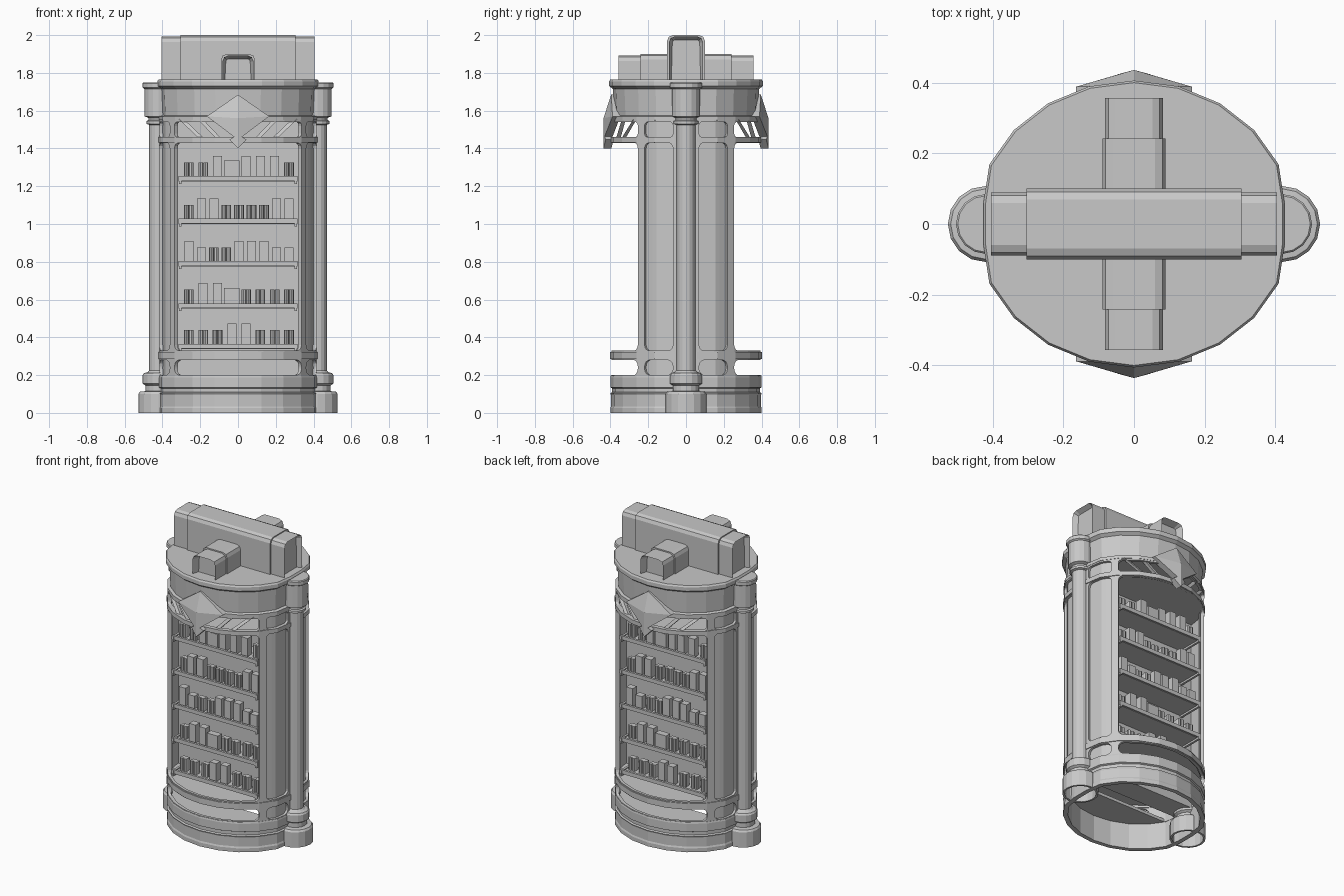
import bpy, bmesh, random
from math import cos, sin, pi, radians, sqrt, floor
from mathutils import Matrix, Vector

random.seed(4)
if "Cube" in bpy.data.objects:
    bpy.data.objects.remove(bpy.data.objects["Cube"])

grey = bpy.data.materials.new("stone_grey")
grey.use_nodes = True
COLOUR = (0.58, 0.58, 0.58, 1)
grey.diffuse_color = COLOUR
grey.node_tree.nodes["Principled BSDF"].inputs["Base Color"].default_value = COLOUR

RX, RY, FLAT, SIDES = 0.44, 0.397, 0.417, 22   # oval plan, flattened at the sides
STEP = 2 * pi / SIDES
TURN = Matrix.Rotation(pi, 4, "Z")


def plan(t):
    """Point of the faceted oval plan at an angle."""
    def corner(i):
        a = pi / 2 + i * STEP
        return Vector((max(-FLAT, min(FLAT, RX * cos(a))), RY * sin(a)))
    k = (t - pi / 2) / STEP
    i = floor(k + 1e-6)
    return corner(i).lerp(corner(i + 1), k - i)


def circle(t):
    return Vector((cos(t), sin(t)))


def finish(name, bm, matrix=None):
    if matrix:
        bm.transform(matrix)
    bmesh.ops.recalc_face_normals(bm, faces=bm.faces)
    mesh = bpy.data.meshes.new(name)
    bm.to_mesh(mesh)
    bm.free()
    mesh.materials.append(grey)
    obj = bpy.data.objects.new(name, mesh)
    bpy.context.collection.objects.link(obj)


def skin(bm, rings, closed=False):
    """Join rings of points with quads; cap the ends or close the loop."""
    loops = [[bm.verts.new(p) for p in ring] for ring in rings]
    n = len(loops[0])
    pairs = list(zip(loops, loops[1:])) + ([(loops[-1], loops[0])] if closed else [])
    for a, b in pairs:
        for i in range(n):
            j = (i + 1) % n
            bm.faces.new((a[i], a[j], b[j], b[i]))
    if not closed:
        bm.faces.new(loops[0])
        bm.faces.new(loops[-1])


def lathe(name, profile, shape=plan, cx=0, seg=SIDES, closed=False):
    bm = bmesh.new()
    points = [shape(pi / 2 + 2 * pi * i / seg) for i in range(seg)]
    skin(bm, [[(cx + r * p.x, r * p.y, z) for p in points] for r, z in profile], closed)
    finish(name, bm)


def box(bm, lo, hi):
    lo, hi = Vector(lo), Vector(hi)
    size = hi - lo
    bmesh.ops.create_cube(bm, size=1, matrix=Matrix.Translation((lo + hi) / 2)
                          @ Matrix.Diagonal((*size, 1)))


def wall(name, a0, a1, low, high, inner=0.955, outer=1.0, rounded=0.0):
    """Curved wall strip between two angles; low and high are functions of d,
    the distance along the wall to the nearest end."""
    span = radians(a1 - a0)
    steps = max(2, round((a1 - a0) / 4))
    fr = [i / steps for i in range(steps + 1)]
    if rounded:
        e = rounded / 0.41 / span
        fr = sorted(set(fr + [e * k for k in (.12, .35, .65, 1)] + [1 - e * k for k in (.12, .35, .65, 1)]))
    rings = []
    for f in fr:
        p = plan(radians(a0) + span * f)
        d = min(f, 1 - f) * span * 0.41
        rings.append([(p.x * s, p.y * s, z) for s, z in
                      ((inner, low(d)), (outer, low(d)), (outer, high(d)), (inner, high(d)))])
    bm = bmesh.new()
    skin(bm, rings)
    finish(name, bm)


def sill_and_lintel(name, a0, a1, z0, z1, r):
    """Strips below and above an opening, with rounded opening corners."""
    def fillet(d):
        k = max(0, (r - d) / r)
        return r * (1 - sqrt(max(0, 1 - k * k)))
    wall(name + "_sill", a0, a1, lambda d: z0 - .015, lambda d: z0 + fillet(d), rounded=r)
    wall(name + "_lintel", a0, a1, lambda d: z1 - fillet(d), lambda d: z1 + .015, rounded=r)


# Base plinth: a hollow stepped ring, open underneath
lathe("base_plinth", [(.94, 0), (1.01, 0), (1.01, .025), (1, .035), (1, .095), (1.01, .105), (.985, .11),
                      (.985, .13), (1.01, .135), (1.01, .187), (1.004, .197), (.94, .197)], closed=True)
for name, z0, z1 in (("floor", .3, .322), ("ceiling", 1.435, 1.455)):
    lathe(name, [(.95, z0), (.95, z1)])

# Two deck halves above the plinth, leaving the middle open
for side, a0 in (("back", 25), ("front", 205)):
    rim = [plan(radians(a0 + 130 * i / 16)) * .95 for i in range(17)]
    bm = bmesh.new()
    skin(bm, [[(p.x, p.y, z) for p in rim] for z in (.17, .19)])
    finish(side + "_deck", bm)

# Bands and frieze under the roof
lathe("lower_band", [(.94, .285), (1.012, .285), (1.012, .322), (.94, .322)], closed=True)
lathe("upper_band", [(.94, 1.432), (1.012, 1.432), (1.012, 1.46), (.94, 1.46)], closed=True)
lathe("roof", [(.94, 1.545), (1.004, 1.55), (1.004, 1.57), (.96, 1.575), (.975, 1.715), (1.025, 1.73),
               (1.025, 1.755), (1.01, 1.765)])

# Openings: front and back are wide, the four side ones are narrow
for a0, a1, side in ((40, 140, "back"), (220, 320, "front"), (10, 34, "back_left"), (146, 170, "back_right"),
                     (190, 214, "front_right"), (326, 350, "front_left")):
    for part, z0, z1, r in (("lower", .2, .28, .035), ("window", .33, 1.43, .03), ("upper", 1.46, 1.54, .02)):
        sill_and_lintel(f"{side}_{part}_opening", a0, a1, z0, z1, r)
    if "_" in side:
        wall(side + "_recessed_panel", a0 - 2, a1 + 2, lambda d: .17, lambda d: 1.56, .935, .96)

# Upright wall posts
for i, (a0, a1) in enumerate(((-10, 10), (170, 190), (34, 40), (140, 146), (214, 220), (320, 326))):
    wall(f"wall_post_{i + 1}", a0, a1, lambda d: .18, lambda d: 1.56, .945)

# Side pillars, hollow at the foot
for side, cx in (("left", .42), ("right", -.42)):
    lathe(side + "_pillar", [(.06, .1), (.095, .09), (.095, 0), (.108, 0), (.108, .1), (.1, .112), (.07, .115),
                             (.07, .145), (.085, .155), (.085, .2), (.078, .21), (.06, .215), (.05, .225),
                             (.05, 1.525), (.065, 1.53), (.065, 1.545), (.055, 1.55), (.055, 1.562), (.075, 1.57),
                             (.075, 1.715), (.085, 1.722), (.085, 1.745), (.08, 1.75)], circle, cx, 16)

# Dividing core between the two sets of shelves
bm = bmesh.new()
box(bm, (-.385, -.075, .17), (.385, .075, 1.56))
finish("dividing_core", bm)

# Goods per shelf, left to right: s short, t tall, m medium, w wide
SHELVES = ((1.235, "sstwttts"), (1.01, "sttsssstt"), (.785, "tmsstttmm"), (.562, "sttwssss"), (.348, "sssttsss"))
HEIGHT = {"s": .075, "m": .075, "w": .085, "t": .11}

for side, matrix in (("front", None), ("back", TURN)):
    for n, (z, goods) in enumerate(SHELVES):
        # Shelf board with a raised lip and end brackets
        bm = bmesh.new()
        box(bm, (-.315, -.235, z - .01), (.315, -.07, z + .006))
        box(bm, (-.315, -.245, z - .008), (.315, -.23, z + .018))
        for x in (-.305, .305):
            box(bm, (x - .007, -.247, z - .022), (x + .007, -.07, z + .012))
        finish(f"{side}_shelf_{n + 1}", bm, matrix)
        # Goods: pairs of narrow tins, or boxes
        bm = bmesh.new()
        for i, kind in enumerate(goods):
            x = -.26 + .53 * i / (len(goods) - 1)
            y = -.195 + random.uniform(-.008, .008)
            top = z + .015 + HEIGHT[kind]
            half = .04 if kind == "w" else .024
            if kind == "s":
                for dx in (-.013, .013):
                    bmesh.ops.create_cone(bm, cap_ends=True, segments=8, radius1=.0125, radius2=.0125,
                                          depth=top - z, matrix=Matrix.Translation((x + dx, y, (top + z) / 2)))
                box(bm, (x - half, y + .005, z), (x + half, y + .03, top - .003))
            else:
                box(bm, (x - half, y - .022, z), (x + half, y + .022, top))
        finish(f"{side}_goods_{n + 1}", bm, matrix)

    # Folded diamond emblem with a small pointed tail
    bm = bmesh.new()
    for s in (-1, 1):
        for outline in (((0, 1.685), (.165, 1.57), (0, 1.56)),
                        ((0, 1.56), (.165, 1.57), (.022, 1.462), (.045, 1.447), (0, 1.4))):
            bm.faces.new([bm.verts.new((s * x, -.437 + .27 * x + .33 * max(0, z - 1.56), z)) for x, z in outline])
    bmesh.ops.remove_doubles(bm, verts=bm.verts, dist=.0005)
    bmesh.ops.recalc_face_normals(bm, faces=bm.faces)
    back = bmesh.ops.extrude_face_region(bm, geom=bm.faces[:], use_keep_orig=True)["geom"]
    bmesh.ops.translate(bm, vec=(0, .042, 0), verts=[v for v in back if isinstance(v, bmesh.types.BMVert)])
    finish(side + "_emblem", bm, matrix)

    # Slanted braces in the upper opening
    bm = bmesh.new()
    for s in (-1, 1):
        for x0, x1 in ((.3, .19), (.2, .1)):
            rings = []
            for x, z in ((x0, 1.555), (x1, 1.45)):
                y = -RY * sqrt(1 - (x / RX) ** 2)
                rings.append([(s * (x + dx), y * k, z) for dx, k in
                              ((-.014, .96), (.014, .96), (.014, .9), (-.014, .9))])
            skin(bm, rings)
    finish(side + "_braces", bm, matrix)


def duct(name, half, top, length, along_y=False, recess=0.0):
    """Round-shouldered duct lying on the roof, optionally with sunken ends."""
    c = .03
    arch = [(-half, 1.75), (-half, top - c), (-half + c * .3, top - c * .3), (-half + c, top),
            (half - c, top), (half - c * .3, top - c * .3), (half, top - c), (half, 1.75)]
    bm = bmesh.new()
    skin(bm, [[(x, y, z) for y, z in arch] for x in (-length, length)])
    bmesh.ops.recalc_face_normals(bm, faces=bm.faces)
    if recess:
        ends = [f for f in bm.faces if len(f.verts) == 8]
        bmesh.ops.inset_individual(bm, faces=ends, thickness=.018, depth=0)
        for f in ends:
            bmesh.ops.translate(bm, verts=f.verts, vec=-f.normal * recess)
    finish(name, bm, Matrix.Rotation(pi / 2, 4, "Z") if along_y else None)


# Crossed roof ducts, each with a thicker middle sleeve
duct("long_duct", .09, 1.993, .405, recess=.03)
duct("long_duct_sleeve", .1, 2.0, .305)
duct("short_duct", .082, 1.892, .358, True, .045)
duct("short_duct_sleeve", .09, 1.9, .242, True)
